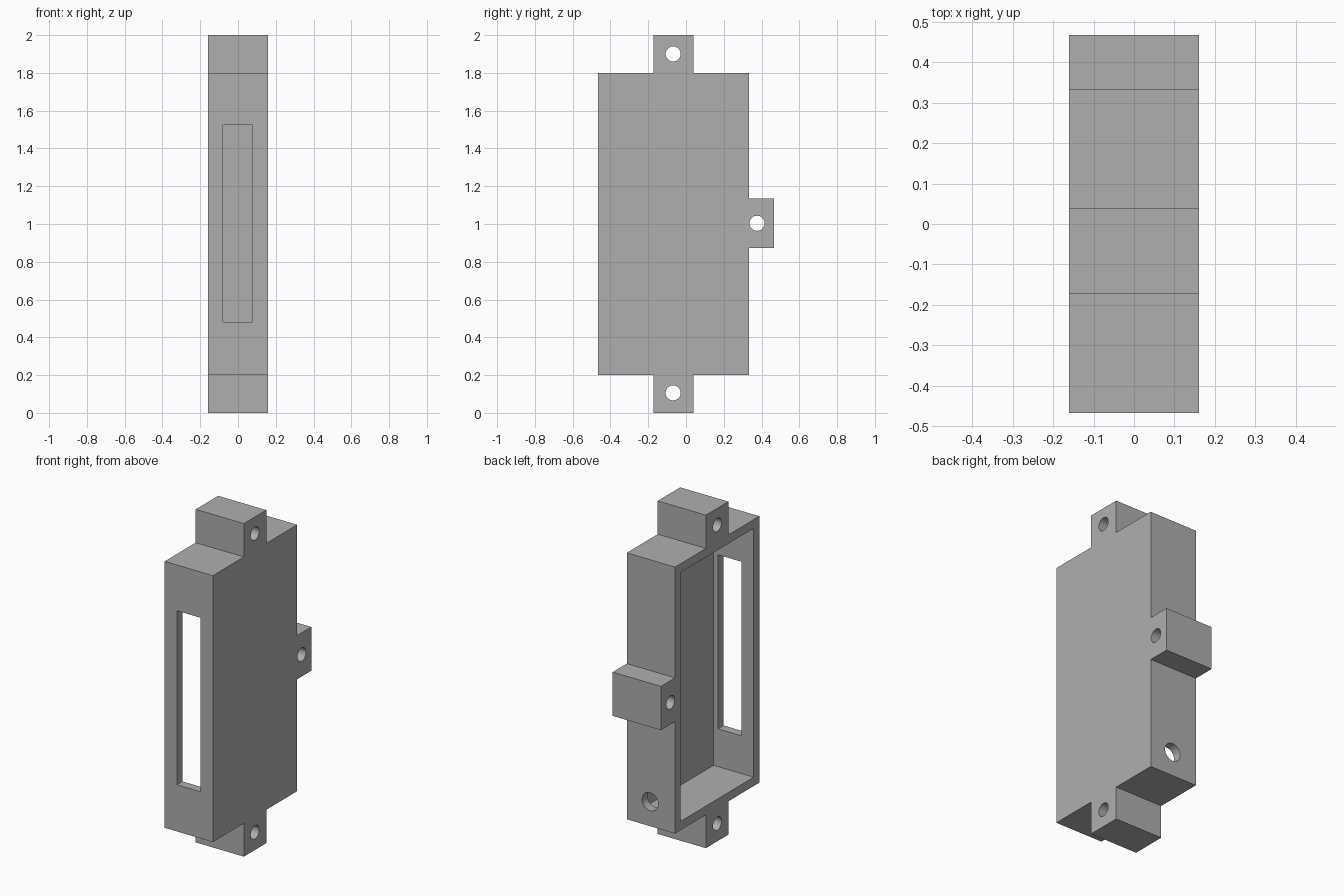
import bpy, bmesh, math
from mathutils import Matrix

cube = bpy.data.objects.get("Cube")
if cube:
    bpy.data.objects.remove(cube, do_unlink=True)

# Main dimensions
HALF_W, WALL = 0.16, 0.053
FRONT, REAR, TAB_REAR = -0.467, 0.333, 0.467
LOW, HIGH, TOP = 0.2, 1.8, 2.0
TAB_Y0, TAB_Y1 = -0.173, 0.04
TAB_Z0, TAB_Z1 = 0.872, 1.135


def add_object(name, bm):
    bmesh.ops.recalc_face_normals(bm, faces=bm.faces)
    mesh = bpy.data.meshes.new(name)
    bm.to_mesh(mesh)
    bm.free()
    obj = bpy.data.objects.new(name, mesh)
    bpy.context.collection.objects.link(obj)
    return obj


def box(name, x, y, z):
    bm = bmesh.new()
    bmesh.ops.create_cube(bm, size=1)
    for v in bm.verts:
        for i, (a, b) in enumerate((x, y, z)):
            v.co[i] = a if v.co[i] < 0 else b
    return add_object(name, bm)


def rod(name, centre, radius, depth, axis):
    turn = Matrix.Rotation(math.pi / 2, 4, "Y" if axis == "X" else "X")
    bm = bmesh.new()
    bmesh.ops.create_cone(bm, cap_ends=True, segments=32, radius1=radius,
                          radius2=radius, depth=depth,
                          matrix=Matrix.Translation(centre) @ turn)
    return add_object(name, bm)


# Housing with its three mounting tabs, as one side outline extruded in width
outline = [
    (FRONT, LOW), (TAB_Y0, LOW), (TAB_Y0, 0), (TAB_Y1, 0), (TAB_Y1, LOW),
    (REAR, LOW), (REAR, TAB_Z0), (TAB_REAR, TAB_Z0), (TAB_REAR, TAB_Z1),
    (REAR, TAB_Z1), (REAR, HIGH), (TAB_Y1, HIGH), (TAB_Y1, TOP),
    (TAB_Y0, TOP), (TAB_Y0, HIGH), (FRONT, HIGH),
]
bm = bmesh.new()
side = bm.faces.new([bm.verts.new((-HALF_W, y, z)) for y, z in outline])
extruded = bmesh.ops.extrude_face_region(bm, geom=[side], use_keep_orig=True)
moved = [g for g in extruded["geom"] if isinstance(g, bmesh.types.BMVert)]
bmesh.ops.translate(bm, verts=moved, vec=(2 * HALF_W, 0, 0))
housing = add_object("housing", bm)

# Cutters: open cavity, front slot, rear cable hole, screw holes
cutters = [
    box("cavity_cutter", (-0.3, HALF_W - WALL), (FRONT + WALL, REAR - WALL),
        (LOW + WALL, HIGH - WALL)),
    box("slot_cutter", (-0.079, 0.077), (FRONT - 0.1, FRONT + 0.1), (0.48, 1.525)),
    rod("cable_hole_cutter", (0.005, REAR, 0.347), 0.054, 0.2, "Y"),
]
for y, z in ((-0.068, 1.9), (-0.068, 0.106), (0.376, 1.004)):
    cutters.append(rod("screw_hole_cutter", (0, y, z), 0.04, 0.6, "X"))

bpy.ops.object.select_all(action="DESELECT")
housing.select_set(True)
bpy.context.view_layer.objects.active = housing
for cutter in cutters:
    cut = housing.modifiers.new(cutter.name, "BOOLEAN")
    cut.operation = "DIFFERENCE"
    cut.solver = "EXACT"
    cut.object = cutter
    bpy.ops.object.modifier_apply(modifier=cut.name)
    bpy.data.objects.remove(cutter, do_unlink=True)

# Plain grey plastic
grey = bpy.data.materials.new("grey_plastic")
grey.use_nodes = True
colour = (0.43, 0.43, 0.43, 1)
grey.diffuse_color = colour
grey.node_tree.nodes["Principled BSDF"].inputs["Base Color"].default_value = colour
housing.data.materials.clear()
housing.data.materials.append(grey)

bpy.ops.object.shade_smooth_by_angle(angle=math.radians(30))
